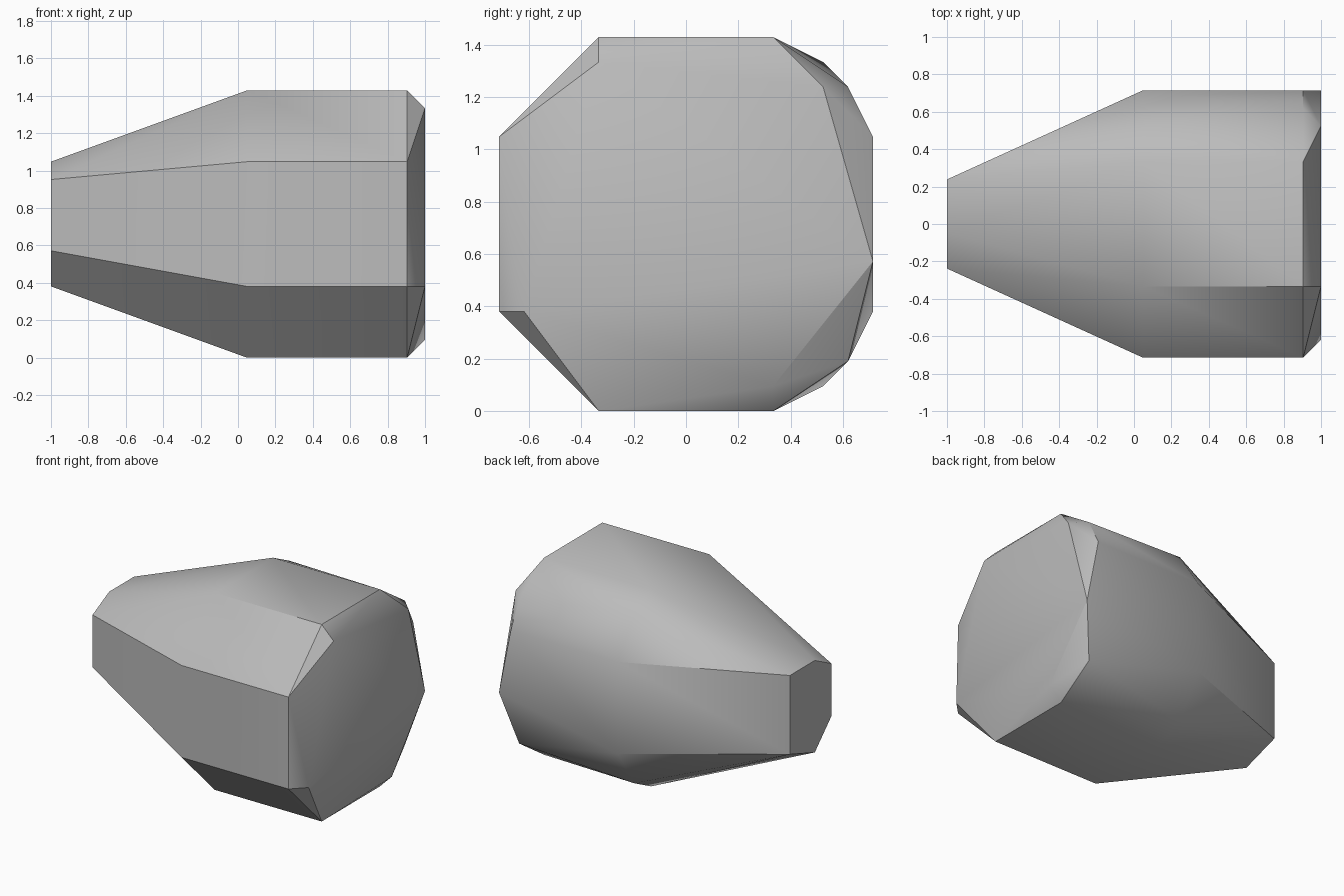
import bpy
import bmesh
import math

UNIT = 2 / 21          # grid step of the design
HALF_LENGTH = 10.5
HALF_WIDTH = 7.5

# Remove the default cube
default_cube = bpy.data.objects.get("Cube")
if default_cube:
    bpy.data.objects.remove(default_cube, do_unlink=True)

# One plain grey material
grey = bpy.data.materials.new("stone_grey")
grey.use_nodes = True
colour = (0.5, 0.5, 0.5, 1)
grey.diffuse_color = colour
grey.node_tree.nodes["Principled BSDF"].inputs["Base Color"].default_value = colour


def add_section(bm, station, profile):
    """Add one cross-section of the body; profile is (across, height) in grid steps."""
    for across, height in profile:
        bm.verts.new(((station - HALF_LENGTH) * UNIT,
                      (across - HALF_WIDTH) * UNIT,
                      height * UNIT))


# Straight front half shared by the two widest sections
front_half = [(4, 0), (0, 4), (0, 11), (4, 15)]

# Cross-sections from the narrow nose to the chamfered blunt end
nose = [(5, 5), (5, 10), (5, 11), (8, 11), (10, 11), (10, 10),
        (10, 5), (7, 4), (5, 6)][1:2] + [(5, 6), (7, 4), (10, 5), (10, 11), (7, 11)]
middle = front_half + [(11, 15), (13, 14), (15, 11), (15, 4), (13, 1), (11, 0)]
shoulder = front_half + [(11, 15), (14, 13), (15, 11), (14, 2), (11, 0)]
blunt_end = [(1, 4), (4, 14), (13, 13), (15, 6), (11, 1)]

# Wrap the sections in one convex skin
mesh = bpy.data.meshes.new("faceted_body")
bm = bmesh.new()
for station, profile in ((0, nose), (11, middle), (20, shoulder), (21, blunt_end)):
    add_section(bm, station, profile)
bmesh.ops.convex_hull(bm, input=bm.verts[:])
loose = [v for v in bm.verts if not v.link_faces]
bmesh.ops.delete(bm, geom=loose, context='VERTS')

# Merge coplanar triangles into clean flat facets
bmesh.ops.dissolve_limit(bm, angle_limit=math.radians(0.5),
                         verts=bm.verts[:], edges=bm.edges[:])
bmesh.ops.recalc_face_normals(bm, faces=bm.faces[:])
bm.to_mesh(mesh)
bm.free()

body = bpy.data.objects.new("faceted_body", mesh)
bpy.context.collection.objects.link(body)
mesh.materials.append(grey)

# Soft shading across shallow facets, crisp steep edges
bpy.ops.object.select_all(action='DESELECT')
body.select_set(True)
bpy.context.view_layer.objects.active = body
bpy.ops.object.shade_smooth_by_angle(angle=math.radians(30))
